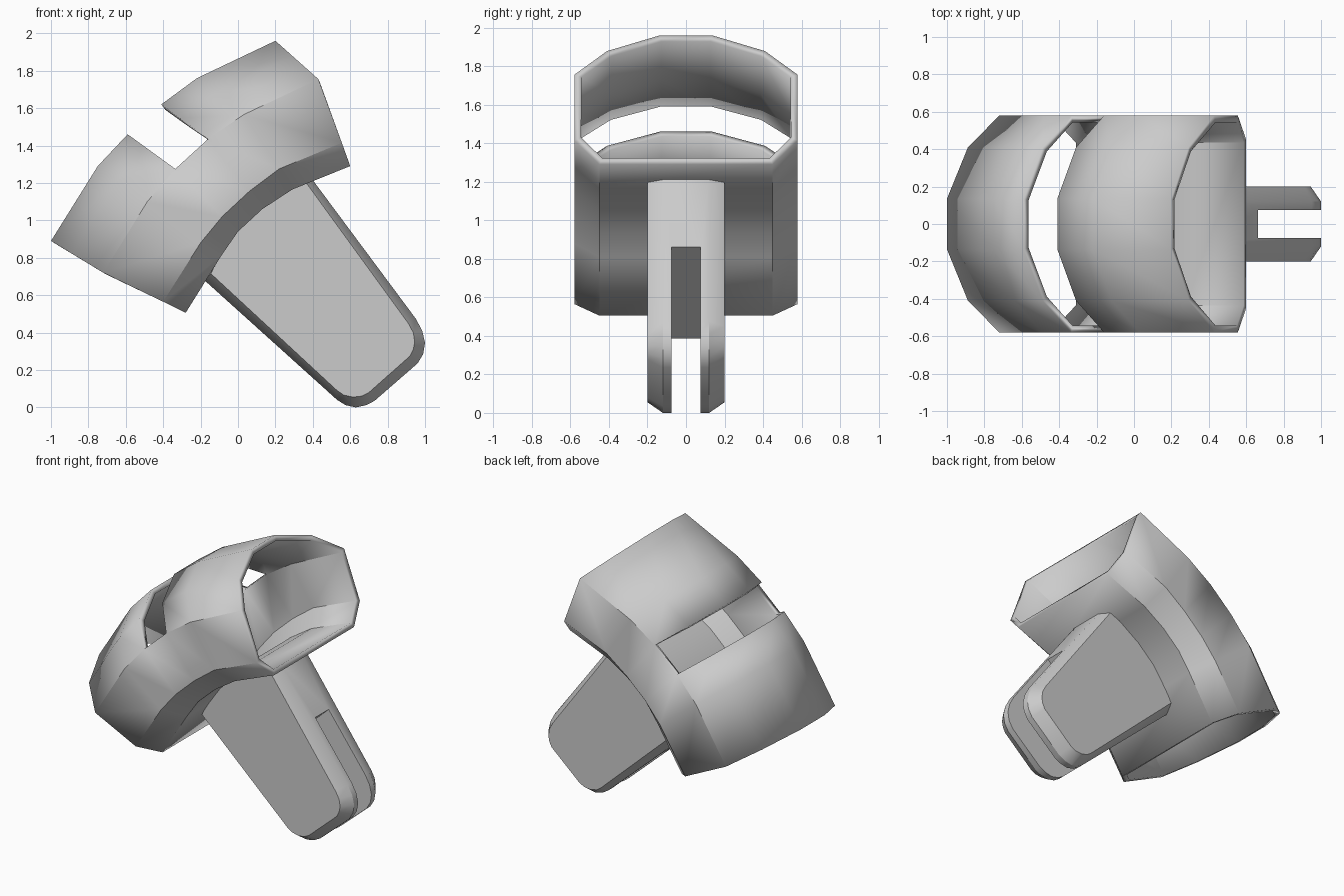
import bpy, bmesh
from mathutils import Vector

if "Cube" in bpy.data.objects:
    bpy.data.objects.remove(bpy.data.objects["Cube"])


def make_object(name, bm, angle=0.5):
    mesh = bpy.data.meshes.new(name)
    bm.to_mesh(mesh)
    bm.free()
    ob = bpy.data.objects.new(name, mesh)
    bpy.context.collection.objects.link(ob)
    bpy.ops.object.select_all(action='DESELECT')
    bpy.context.view_layer.objects.active = ob
    ob.select_set(True)
    bpy.ops.object.shade_smooth_by_angle(angle=angle)
    return ob


# Curved sleeve: (x, z) of crown, shoulder, lower side and underside at each station
stations = [
    ((-1.00, .89), (-.72, .72), (-.40, .565), (-.28, .505)),
    ((-.75, 1.29), (-.485, 1.10), (-.20, .88), (-.09, .81)),
    ((-.59, 1.46), (-.335, 1.275), (-.085, 1.02), (.00, .94)),
    ((-.41, 1.62), (-.16, 1.435), (.06, 1.155), (.13, 1.06)),
    ((-.22, 1.76), (.03, 1.565), (.22, 1.275), (.29, 1.165)),
    ((.20, 1.96), (.43, 1.755), (.555, 1.415), (.60, 1.29)),
]
bm = bmesh.new()
rings = []
for crown, shoulder, side, under in stations:
    mid = Vector(crown).lerp(Vector(shoulder), .4)
    half = [(.45, under), (.58, side), (.58, shoulder), (.41, mid), (.135, crown)]
    ring = half + [(-y, p) for y, p in reversed(half)]
    rings.append([bm.verts.new((p[0], y, p[1])) for y, p in ring])
for s in range(len(rings) - 1):
    a, b = rings[s], rings[s + 1]
    for i in range(10):
        if s == 2 and 2 <= i <= 6:      # open slot across the crown
            continue
        j = (i + 1) % 10
        bm.faces.new((a[i], a[j], b[j], b[i]))
sleeve = make_object("curved_sleeve", bm)
wall = sleeve.modifiers.new("wall", 'SOLIDIFY')
wall.thickness = .036
wall.offset = -1
wall.use_even_offset = True

# Stem: chamfered outline, narrow on the flat faces and full in the middle
full = [(-.18, .68), (.53, .04), (.575, .012), (.63, 0), (.685, .012), (.73, .035),
        (.96, .235), (.99, .285), (1.0, .345), (.985, .41), (.95, .475), (.40, 1.215),
        (.29, 1.175), (.13, 1.07), (0, .95), (-.09, .82)]
flat = [(-.145, .715), (.53, .09), (.565, .066), (.615, .055), (.66, .06), (.70, .08),
        (.92, .275), (.937, .31), (.945, .35), (.937, .40), (.91, .45), (.365, 1.2),
        (.29, 1.175), (.13, 1.07), (0, .95), (-.09, .82)]
bm = bmesh.new()
rings = [[bm.verts.new((x, y, z)) for x, z in outline]
         for y, outline in ((-.2, flat), (-.12, full), (.12, full), (.2, flat))]
n = len(full)
for a, b in zip(rings, rings[1:]):
    for i in range(n):
        j = (i + 1) % n
        bm.faces.new((a[i], a[j], b[j], b[i]))
bm.faces.new(rings[0])
bm.faces.new(rings[-1])
bmesh.ops.recalc_face_normals(bm, faces=bm.faces)
stem = make_object("forked_stem", bm)

# Slot that splits the stem into two prongs
bm = bmesh.new()
d, down = Vector((.51, 0, .47)), Vector((.8, 0, -.87))
start, end = Vector((.15, 0, .39)) - d * .6, Vector((.66, 0, .86)) + d * .6
cut = bm.faces.new([bm.verts.new(p + Vector((0, -.075, 0)))
                    for p in (start, end, end + down, start + down)])
new = bmesh.ops.extrude_face_region(bm, geom=[cut])["geom"]
bmesh.ops.translate(bm, vec=(0, .15, 0),
                    verts=[g for g in new if isinstance(g, bmesh.types.BMVert)])
bmesh.ops.recalc_face_normals(bm, faces=bm.faces)
cutter = make_object("slot_cutter", bm)
cutter.hide_render = True
fork = stem.modifiers.new("fork", 'BOOLEAN')
fork.operation = 'DIFFERENCE'
fork.solver = 'EXACT'
fork.object = cutter
bpy.context.view_layer.objects.active = stem
bpy.ops.object.modifier_apply(modifier="fork")
bpy.data.objects.remove(cutter)
bpy.context.view_layer.objects.active = stem
stem.select_set(True)
bpy.ops.object.shade_smooth_by_angle(angle=.5)
